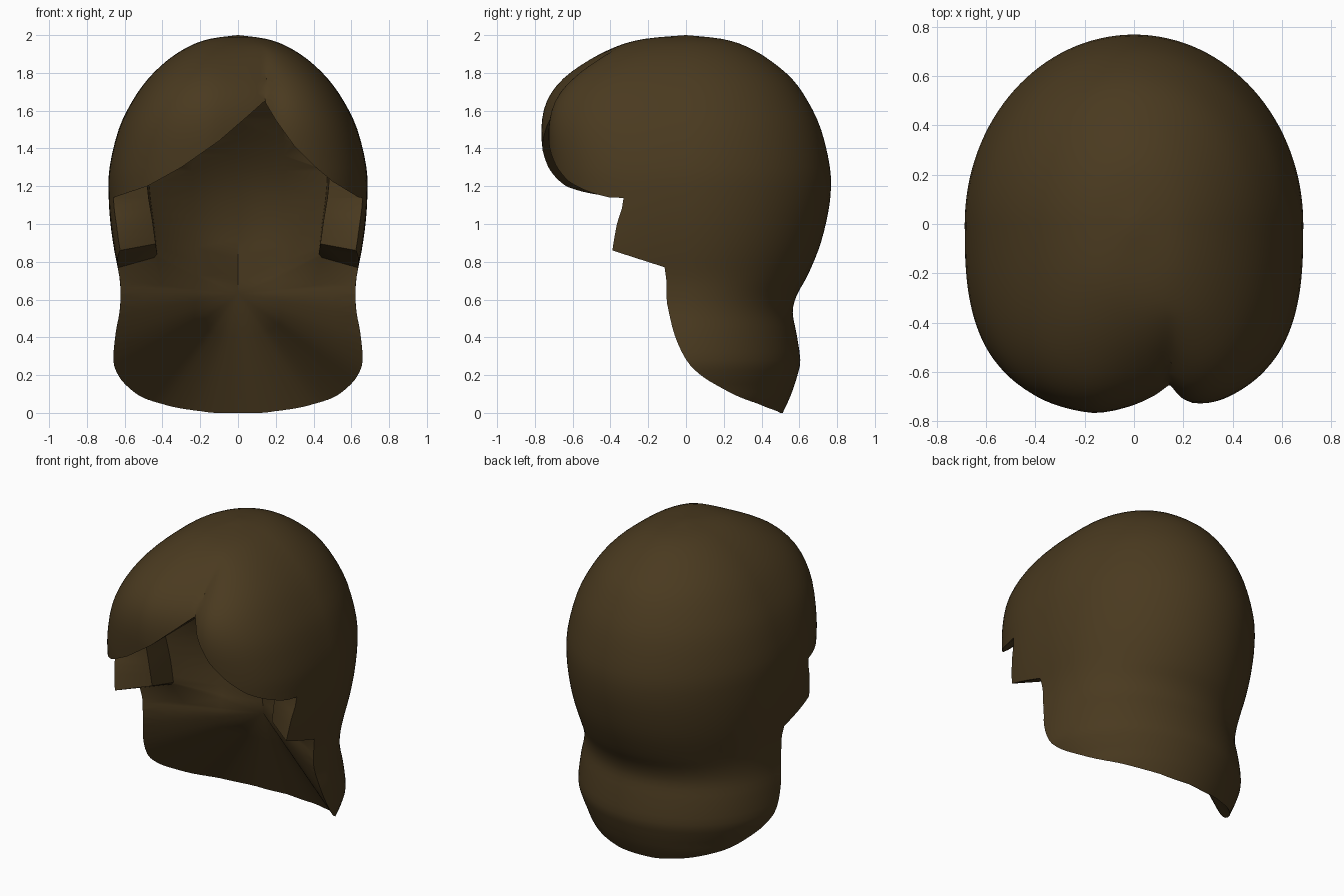
import bpy, bmesh, math

if "Cube" in bpy.data.objects:
    bpy.data.objects.remove(bpy.data.objects["Cube"])

# ---------- helpers ----------
def finish(bm, name):
    bmesh.ops.remove_doubles(bm, verts=bm.verts, dist=1e-5)
    bmesh.ops.recalc_face_normals(bm, faces=bm.faces)
    me = bpy.data.meshes.new(name)
    bm.to_mesh(me)
    bm.free()
    ob = bpy.data.objects.new(name, me)
    bpy.context.collection.objects.link(ob)
    return ob

def catmull(rows, steps):
    out = []
    for i in range(len(rows) - 1):
        a, b, c, d = (rows[min(max(i + k, 0), len(rows) - 1)] for k in (-1, 0, 1, 2))
        for s in range(steps):
            t = s / steps
            out.append([0.5 * (2*q + (r - p)*t + (2*p - 5*q + 4*r - s4)*t*t
                               + (3*q - p - 3*r + s4)*t**3)
                        for p, q, r, s4 in zip(a, b, c, d)])
    return out + [list(rows[-1])]

def boolean(ob, cutter, mode):
    m = ob.modifiers.new("cut", 'BOOLEAN')
    m.operation, m.solver, m.object = mode, 'EXACT', cutter
    m.use_self = True
    bpy.ops.object.select_all(action='DESELECT')
    bpy.context.view_layer.objects.active = ob
    ob.select_set(True)
    bpy.ops.object.modifier_apply(modifier=m.name)
    bpy.data.objects.remove(cutter)

# ---------- outer hair volume: rings of (z, half width, front y, back y) ----------
rings = [(0, .55, -.8, .512), (.07, .588, -.8, .545), (.13, .61, -.8, .568),
         (.2, .64, -.8, .59), (.28, .66, -.8, .605), (.42, .648, -.8, .585),
         (.53, .628, -.8, .565), (.62, .622, -.8, .585), (.72, .628, -.8, .64),
         (.86, .655, -.8, .7), (1.0, .675, -.76, .74), (1.15, .685, -.74, .765),
         (1.3, .68, -.755, .762), (1.5, .632, -.772, .715), (1.65, .56, -.745, .645),
         (1.77, .475, -.66, .56), (1.87, .37, -.52, .44), (1.94, .26, -.37, .32),
         (1.98, .15, -.22, .19), (2, 0, 0, 0)]

def parting(x, y):
    # groove where the two halves of the fringe meet
    d = max(0, 1 - (.15 - x) / .32) ** 1.4 if x < .15 else math.exp(-(x - .15) / .08)
    return y + .09 * d * min(1, max(0, (-y - .35) / .28))

N = 128
bm = bmesh.new()
loops = []
for z, w, f, b in catmull(rings, 3):
    loop = []
    for k in range(N):
        a = 2 * math.pi * k / N
        c, s = math.cos(a), math.sin(a)
        if k <= N // 2:
            x, y = w * c, b * s
        else:
            e = 2 / 2.85
            x = w * math.copysign(abs(c) ** e, c)
            y = parting(x, f * abs(s) ** e)
        loop.append(bm.verts.new((x, y, z)))
    loops.append(loop)
for l0, l1 in zip(loops, loops[1:]):
    for k in range(N):
        j = (k + 1) % N
        bm.faces.new((l0[k], l0[j], l1[j], l1[k]))
bm.faces.new(loops[0][::-1])
hair = finish(bm, "hair")

# ---------- front opening sheet: half rows from centre outward ----------
panel = [
    [(0, -.28, 1.75), (.22, -.29, 1.75), (.42, -.3, 1.75), (.43, -.35, 1.75), (.66, -.33, 1.75), (1, -.33, 1.75)],
    [(0, .0, 1.45), (.24, -.04, 1.45), (.47, -.16, 1.45), (.48, -.3, 1.45), (.66, -.33, 1.45), (1, -.33, 1.45)],
    [(0, .16, 1.2), (.24, .11, 1.2), (.47, -.1, 1.2), (.48, -.28, 1.2), (.66, -.33, 1.14), (1, -.37, 1.14)],
    [(0, .24, .92), (.23, .16, .96), (.445, -.07, 1.0), (.455, -.275, 1.03), (.64, -.365, 1.0), (1, -.42, 1.0)],
    [(0, .26, .63), (.215, .14, .735), (.428, -.06, .84), (.436, -.27, .895), (.625, -.39, .86), (1, -.6, .9)],
]
flat = catmull([[v for p in r for v in p] for r in panel], 3)
rows = [[tuple(r[i:i + 3]) for i in range(0, 18, 3)] for r in flat]
# underside of the side locks
rows.append([(0, .26, .63), (.215, .13, .715), (.428, -.055, .825), (.445, -.06, .822),
             (.63, -.11, .77), (1, -.25, .82)])
# neck spokes fan out from one point to the lower rim
C = (0, .26, .63)
rim = [(.627, -.105, .7), (.622, -.1, .58), (.65, -.06, .41), (.658, .0, .285),
       (.632, .08, .2), (.565, .2, .13), (.46, .33, .072), (.36, .41, .037),
       (.2, .482, .01), (0, .512, 0)]
for p in catmull(rim, 3):
    rows.append([tuple(c + t * (e - c) for c, e in zip(C, p))
                 for t in (0, .35, .65, .8, 1, 1.5)])
bm = bmesh.new()
for sx in (1, -1):
    g = [[bm.verts.new((sx * x, y, z)) for x, y, z in r] for r in rows]
    for r0, r1 in zip(g, g[1:]):
        for k in range(5):
            q = (r0[k], r0[k + 1], r1[k + 1], r1[k])
            bm.faces.new(q if sx > 0 else q[::-1])
bmesh.ops.remove_doubles(bm, verts=bm.verts, dist=1e-5)
bmesh.ops.triangulate(bm, faces=bm.faces)
# close the sheet into a solid reaching out past the front
sheet = bm.faces[:]
rim_edges = [e for e in bm.edges if len(e.link_faces) == 1]
twin = {v: bm.verts.new((v.co.x, -2, v.co.z)) for v in bm.verts[:]}
for f in sheet:
    bm.faces.new([twin[v] for v in reversed(f.verts)])
for e in rim_edges:
    a, b = e.verts
    bm.faces.new((a, b, twin[b], twin[a]))
opening = finish(bm, "opening_cutter")

# ---------- fringe outline limits the opening from above ----------
edge = [(-.9, 1.12), (-.66, 1.14), (-.48, 1.2), (-.3, 1.3), (-.1, 1.44), (.05, 1.57),
        (.14, 1.65), (.2, 1.55), (.3, 1.41), (.4, 1.31), (.5, 1.225), (.64, 1.14),
        (.9, 1.12), (.9, -.2), (-.9, -.2)]
bm = bmesh.new()
front = [bm.verts.new((x, -1.5, z)) for x, z in edge]
back = [bm.verts.new((x, 1.5, z)) for x, z in edge]
bm.faces.new(front)
bm.faces.new(back[::-1])
for k in range(len(edge)):
    j = (k + 1) % len(edge)
    bm.faces.new((front[k], back[k], back[j], front[j]))
fringe = finish(bm, "fringe_cutter")
fringe.hide_render = opening.hide_render = True

boolean(opening, fringe, 'INTERSECT')
boolean(hair, opening, 'DIFFERENCE')

# ---------- shading and colour ----------
bpy.ops.object.select_all(action='DESELECT')
bpy.context.view_layer.objects.active = hair
hair.select_set(True)
bpy.ops.object.shade_smooth_by_angle(angle=math.radians(35))
mat = bpy.data.materials.new("brown_hair")
mat.diffuse_color = (.068, .042, .014, 1)
mat.use_nodes = True
mat.node_tree.nodes["Principled BSDF"].inputs["Base Color"].default_value = mat.diffuse_color
hair.data.materials.clear()
hair.data.materials.append(mat)
